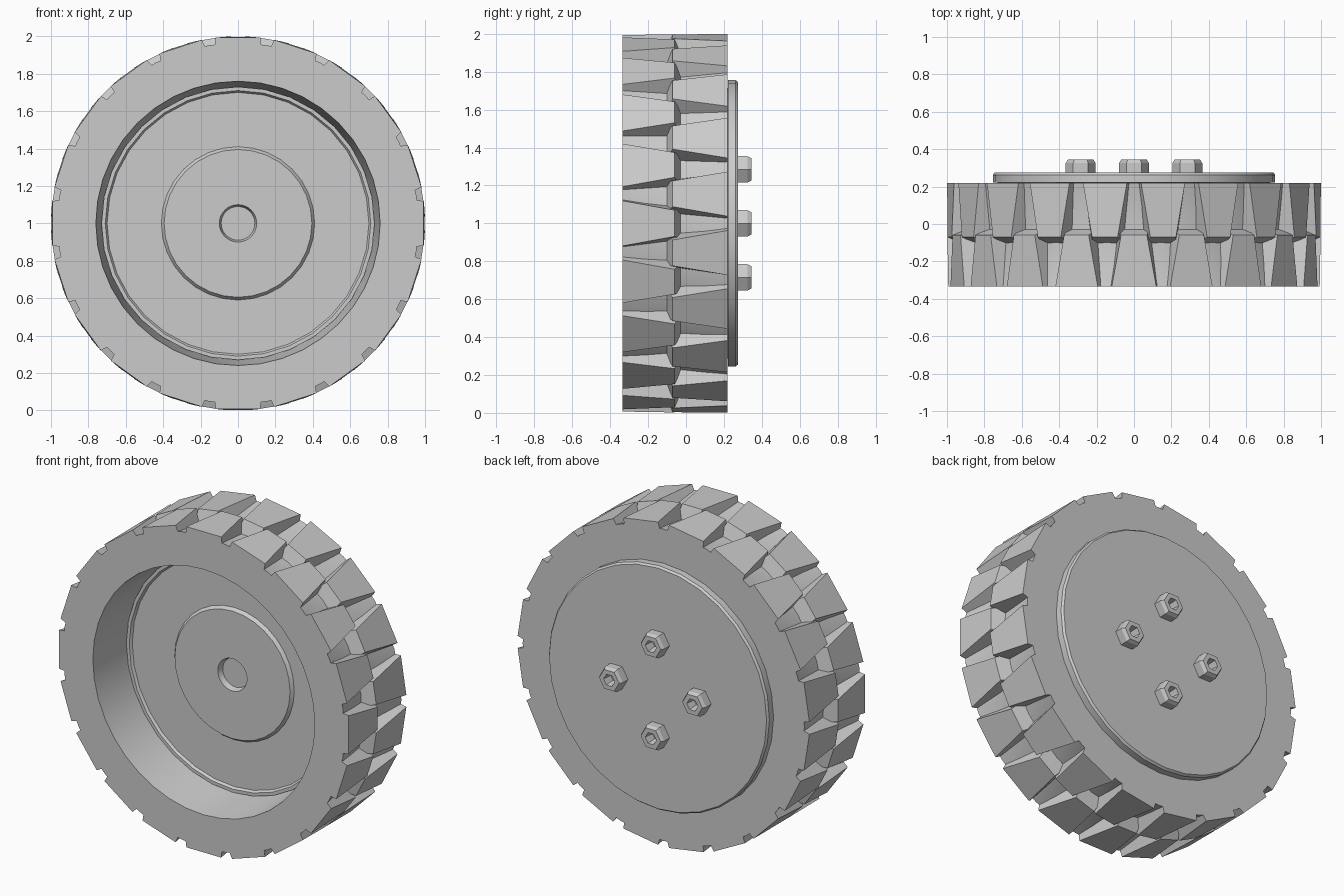
import bpy, bmesh
from math import cos, sin, pi, radians
from mathutils import Vector

cube = bpy.data.objects.get("Cube")
if cube:
    bpy.data.objects.remove(cube, do_unlink=True)

grey = bpy.data.materials.new("plain_grey")
grey.use_nodes = True
colour = (0.6, 0.6, 0.6, 1)
grey.diffuse_color = colour
grey.node_tree.nodes["Principled BSDF"].inputs["Base Color"].default_value = colour

AXLE = 1.0          # height of the wheel centre
LUGS = 20           # tread lugs in each row
PITCH = 2 * pi / LUGS


def polar(radius, angle, y, cx=0, cz=AXLE):
    return Vector((cx + radius * cos(angle), y, cz + radius * sin(angle)))


def finish(name, bm, smooth=True):
    """Turn the bmesh into a named, coloured object."""
    bmesh.ops.remove_doubles(bm, verts=bm.verts, dist=1e-5)
    bmesh.ops.recalc_face_normals(bm, faces=bm.faces)
    mesh = bpy.data.meshes.new(name)
    bm.to_mesh(mesh)
    bm.free()
    mesh.materials.append(grey)
    obj = bpy.data.objects.new(name, mesh)
    bpy.context.collection.objects.link(obj)
    if smooth:
        bpy.ops.object.select_all(action="DESELECT")
        obj.select_set(True)
        bpy.context.view_layer.objects.active = obj
        bpy.ops.object.shade_smooth_by_angle(angle=radians(25))
    return obj


def lathe(name, profile, sides, cx=0, cz=AXLE, closed=True, smooth=True):
    """Spin a (radius, y) profile about an axis along y."""
    bm = bmesh.new()
    rings = [[bm.verts.new(polar(r, 2 * pi * i / sides, y, cx, cz))
              for i in range(sides)] for r, y in profile]
    pairs = list(zip(rings, rings[1:]))
    if closed:
        pairs.append((rings[-1], rings[0]))
    for a, b in pairs:
        for i in range(sides):
            j = (i + 1) % sides
            bm.faces.new((a[i], a[j], b[j], b[i]))
    return finish(name, bm, smooth)


# Tyre carcass: flat sidewalls, outer band dipping to the middle, open front
lathe("tyre_body", [(0.76, -0.335), (0.965, -0.335), (0.915, -0.06), (0.965, 0.22),
                    (0.7, 0.22), (0.735, -0.06)], 40)

# Tread lugs: two staggered rows, wide at the sidewall and narrow at the middle
bm = bmesh.new()
for row, (side, middle, top_middle) in enumerate(((-0.335, -0.02, -0.06),
                                                 (0.22, -0.11, -0.07))):
    for i in range(LUGS):
        mid = (i + row / 2) * PITCH
        corners = []
        for radius, wide, narrow, end in ((0.9, 0.47, 0.3, middle),
                                          (1.0, 0.38, 0.22, top_middle)):
            corners.append([bm.verts.new(polar(radius, mid + s * PITCH, y))
                            for s, y in ((-wide, side), (wide, side),
                                         (narrow, end), (-narrow, end))])
        low, high = corners
        bm.faces.new(low)
        bm.faces.new(high)
        for k in range(4):
            n = (k + 1) % 4
            bm.faces.new((low[k], low[n], high[n], high[k]))
finish("tread_lugs", bm, smooth=False)

# Wheel disc: raised back plate, shallow front dish with a hub and centre socket
lathe("wheel_disc", [(0, 0.275), (0.745, 0.275), (0.755, 0.262), (0.755, 0.221),
                     (0.7, 0.22), (0.73, -0.05), (0.71, -0.05), (0.7, -0.035),
                     (0.41, -0.035), (0.395, -0.055), (0.1, -0.055),
                     (0.09, -0.02), (0, -0.02)], 32, closed=False)

# Four hollow hexagonal lug nuts on the back plate
for i, place in enumerate(("left", "upper", "right", "lower")):
    spot = polar(0.285, i * pi / 2, 0)
    lathe(place + "_lug_nut", [(0.08, 0.265), (0.08, 0.325), (0.068, 0.345),
                               (0.038, 0.345), (0.03, 0.285), (0, 0.285)],
          6, spot.x, spot.z, closed=False, smooth=False)
